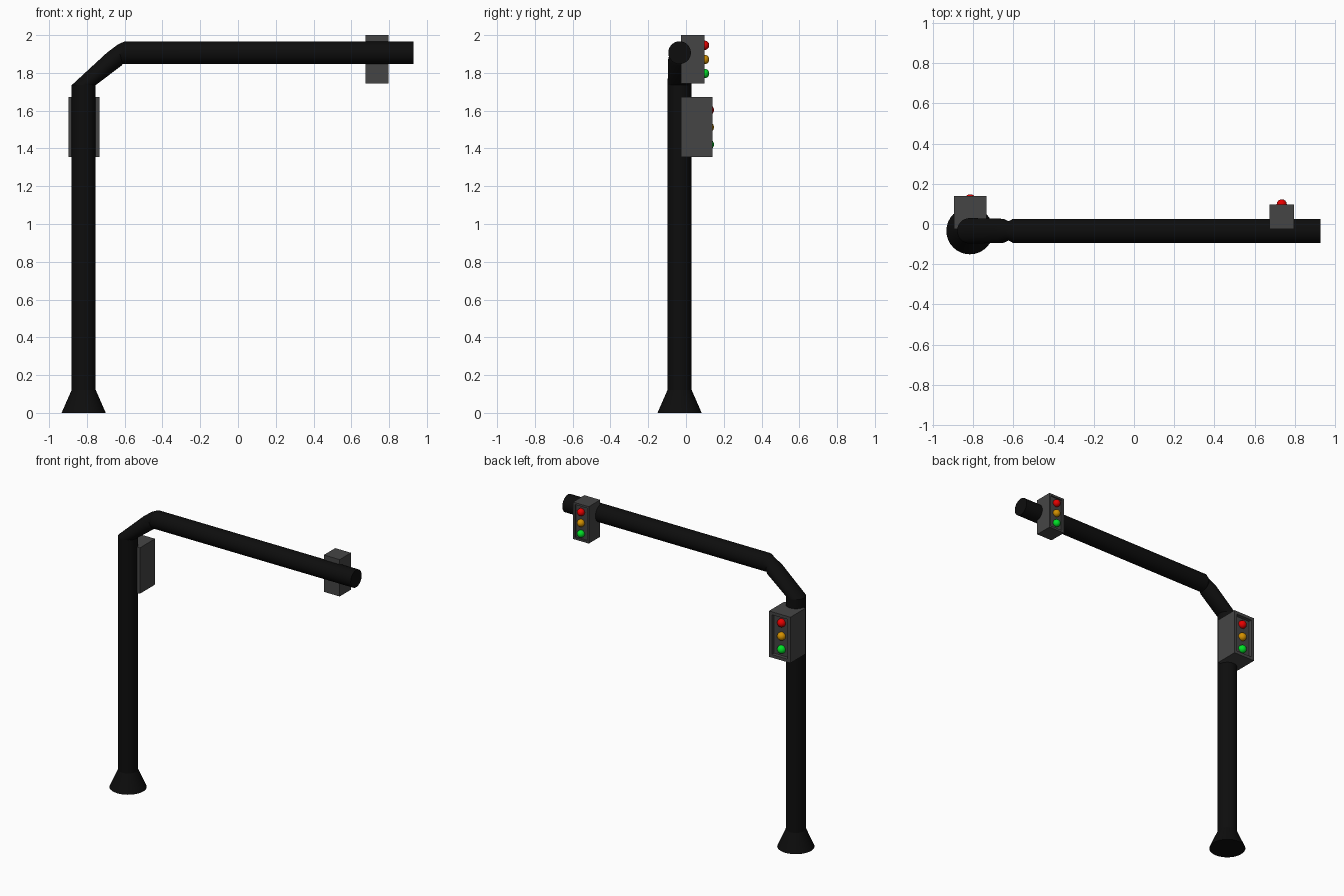
import bpy, bmesh
from math import cos, sin, tau, radians
from mathutils import Vector

cube = bpy.data.objects.get("Cube")
if cube:
    bpy.data.objects.remove(cube, do_unlink=True)


def material(name, rgb):
    m = bpy.data.materials.new(name)
    m.use_nodes = True
    m.diffuse_color = (*rgb, 1)
    m.node_tree.nodes["Principled BSDF"].inputs["Base Color"].default_value = (*rgb, 1)
    return m


BLACK = material("black_paint", (0.004, 0.004, 0.004))
GREY = material("housing_grey", (0.06, 0.06, 0.06))
RED = material("red_lens", (0.8, 0.0, 0.0))
AMBER = material("amber_lens", (0.65, 0.28, 0.0))
GREEN = material("green_lens", (0.0, 0.75, 0.02))

POLE_X, POLE_Y, R = -0.817, -0.034, 0.0635
SIDES = 32


def finish(bm, name, mat, smooth=True):
    bmesh.ops.recalc_face_normals(bm, faces=bm.faces)
    mesh = bpy.data.meshes.new(name)
    bm.to_mesh(mesh)
    bm.free()
    mesh.materials.append(mat)
    ob = bpy.data.objects.new(name, mesh)
    bpy.context.collection.objects.link(ob)
    if smooth:
        bpy.ops.object.select_all(action="DESELECT")
        ob.select_set(True)
        bpy.context.view_layer.objects.active = ob
        bpy.ops.object.shade_smooth_by_angle(angle=radians(35))
    return ob


def tube(name, rings):
    """Loft rings given as (centre x, centre z, half axis x, half axis z, y radius)."""
    bm = bmesh.new()
    loops = []
    for x, z, ux, uz, ry in rings:
        loops.append([bm.verts.new((x + ux * cos(tau * i / SIDES),
                                    POLE_Y + ry * sin(tau * i / SIDES),
                                    z + uz * cos(tau * i / SIDES))) for i in range(SIDES)])
    for a, b in zip(loops, loops[1:]):
        for i in range(SIDES):
            j = (i + 1) % SIDES
            bm.faces.new((a[i], a[j], b[j], b[i]))
    bm.faces.new(loops[0])
    bm.faces.new(loops[-1])
    return finish(bm, name, BLACK)


# Flared foot, upright pole, bent elbow and long arm
foot_top = (POLE_X, 0.122, R, 0, R)
pole_top = (POLE_X, 1.735, R, 0, R)
arm_start = (-0.603, 1.907, -0.004, -0.06, 0.06)
tube("pole_foot", [(POLE_X, 0, 0.117, 0, 0.117), foot_top])
tube("pole", [foot_top, pole_top])
tube("elbow", [pole_top,
               (-0.655, 1.873, 0.04, -0.033, 0.06),
               (-0.624, 1.898, 0.013, -0.052, 0.047),
               arm_start])
tube("arm", [arm_start, (0.928, 1.907, 0, -0.06, 0.06)])


def signal(name, low, high, border, depth, lens_y, lens_r, heights):
    """Housing with a recessed back panel and three round lenses."""
    low, high = Vector(low), Vector(high)
    size, mid = high - low, (low + high) / 2
    bm = bmesh.new()
    bmesh.ops.create_cube(bm, size=1)
    for v in bm.verts:
        v.co = mid + v.co * size
    bm.normal_update()
    panel = max(bm.faces, key=lambda f: f.calc_center_median().y)
    bmesh.ops.inset_region(bm, faces=[panel], thickness=border)
    rim = bmesh.ops.extrude_face_region(bm, geom=[panel])
    bmesh.ops.delete(bm, geom=[panel], context="FACES_ONLY")
    for v in rim["geom"]:
        if isinstance(v, bmesh.types.BMVert):
            v.co.y -= depth
    finish(bm, name + "_housing", GREY, smooth=False)
    for label, mat, z in zip(("red", "amber", "green"), (RED, AMBER, GREEN), heights):
        bm = bmesh.new()
        bmesh.ops.create_uvsphere(bm, u_segments=24, v_segments=14, radius=lens_r)
        bmesh.ops.translate(bm, verts=bm.verts, vec=(mid.x, lens_y, z))
        finish(bm, name + "_" + label + "_lens", mat)


signal("pole_signal", (-0.897, -0.026, 1.355), (-0.733, 0.14, 1.672),
       0.03, 0.025, 0.12, 0.028, (1.604, 1.512, 1.421))
signal("arm_signal", (0.675, -0.026, 1.745), (0.796, 0.098, 2.0),
       0.02, 0.01, 0.098, 0.025, (1.946, 1.871, 1.797))
